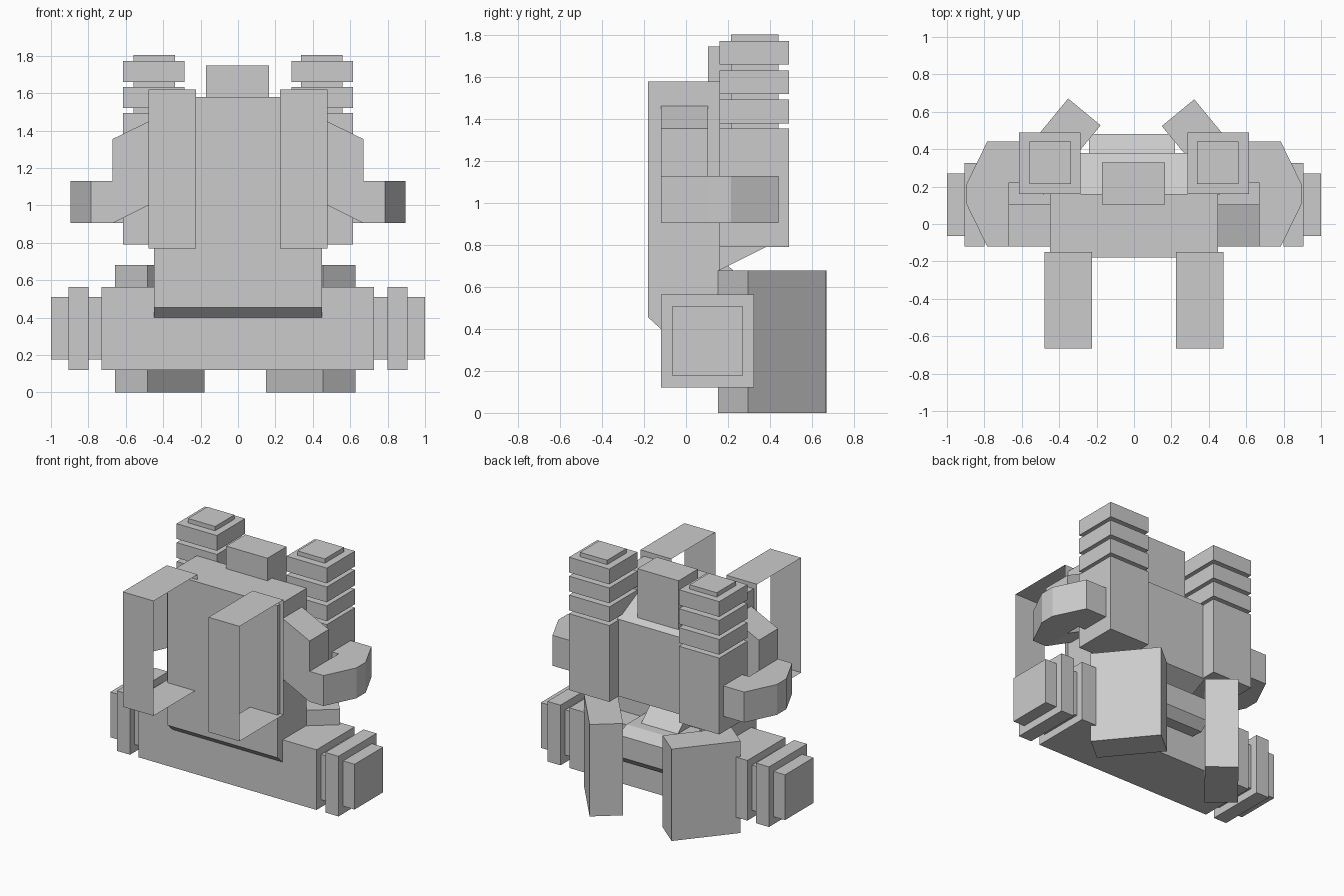
import bpy, bmesh, math
from mathutils import Matrix, Vector

if "Cube" in bpy.data.objects:
    bpy.data.objects.remove(bpy.data.objects["Cube"], do_unlink=True)

# Single grey paint
grey = bpy.data.materials.new("light_grey")
grey.use_nodes = True
colour = (0.6, 0.6, 0.6, 1)
grey.diffuse_color = colour
grey.node_tree.nodes["Principled BSDF"].inputs["Base Color"].default_value = colour


def finish(bm, name):
    bmesh.ops.recalc_face_normals(bm, faces=bm.faces)
    mesh = bpy.data.meshes.new(name)
    bm.to_mesh(mesh)
    bm.free()
    mesh.materials.append(grey)
    ob = bpy.data.objects.new(name, mesh)
    bpy.context.collection.objects.link(ob)
    return ob


def box(name, x, y, z):
    """Box from (min, max) ranges."""
    bm = bmesh.new()
    bmesh.ops.create_cube(bm, size=1)
    for v in bm.verts:
        v.co = Vector([r[0] if c < 0 else r[1] for c, r in zip(v.co, (x, y, z))])
    return finish(bm, name)


def prism(name, profile, axis, lo, hi, caps=True):
    """Extrude a 2D profile along an axis; without caps it is an open loop."""
    def place(p, d):
        co = list(p)
        co.insert(axis, d)
        return co
    bm = bmesh.new()
    a = [bm.verts.new(place(p, lo)) for p in profile]
    b = [bm.verts.new(place(p, hi)) for p in profile]
    n = len(profile)
    for i in range(n):
        j = (i + 1) % n
        bm.faces.new((a[i], a[j], b[j], b[i]))
    if caps:
        bm.faces.new(a)
        bm.faces.new(b)
    return finish(bm, name)


def mirror(ob):
    """Mirrored twin on the other side of the model."""
    mod = ob.modifiers.new("Mirror", "MIRROR")
    mod.use_axis[0] = True
    return ob


# Main pack with a chamfered lower front
prism("main_pack", [(-.18, .455), (-.18, 1.58), (.16, 1.58), (.16, .4), (-.12, .4)], 0, -.45, .45)
# Rear housing between the towers, sloped above and below
prism("rear_housing", [(.15, .675), (.38, .79), (.38, 1.36), (.15, 1.475)], 0, -.3, .3)
box("top_box", (-.17, .167), (.105, .33), (1.36, 1.747))

# Towers: body, core and three rings
mirror(box("tower_body", (.285, .615), (.16, .49), (.79, 1.355)))
mirror(box("tower_core", (.338, .56), (.215, .44), (1.3, 1.805)))
for i in range(3):
    z = 1.38 + i * .14
    mirror(box(f"tower_ring_{i + 1}", (.285, .615), (.16, .49), (z, z + .113)))

# Slanted shoulder brackets and the curved handles joining them to the towers
mirror(prism("shoulder_bracket", [(.44, 1.467), (.67, 1.355), (.67, .905), (.44, 1.02)], 1, -.12, .105))
mirror(prism("side_handle", [(.67, -.12), (.785, -.12), (.895, .105), (.895, .215), (.785, .44),
                             (.6, .44), (.6, .22), (.67, .22)], 2, .905, 1.13))

# Thin strap loops at the front
mirror(prism("shoulder_strap", [(-.665, .77), (-.665, 1.62), (-.15, 1.62), (-.15, .77)],
             0, .225, .478, caps=False))

# Belt with stepped ends
box("belt", (-.73, .727), (-.12, .325), (.12, .565))
mirror(box("belt_end_core", (.7, 1.0), (-.065, .27), (.175, .51)))
mirror(box("belt_end_ring", (.8, .907), (-.12, .325), (.12, .565)))

# Rear hip block and its sloped link to the pack
prism("hip_block", [(.1, .36), (.42, .34), (.48, .4), (.48, .56), (.38, .6), (.1, .6)], 0, -.24, .22)
prism("hip_link", [(.1, .5), (.1, .74), (.17, .73), (.32, .59), (.32, .5)], 0, -.15, .15)

# Two tall plates at the back, splayed apart
for name, x, y, angle in (("right_rear_plate", -.418, .414, 50.5),
                          ("left_rear_plate", .388, .41, 129.5)):
    bm = bmesh.new()
    bmesh.ops.create_cube(bm, size=1)
    bmesh.ops.scale(bm, vec=(.48, .225, .68), verts=bm.verts)
    bmesh.ops.rotate(bm, matrix=Matrix.Rotation(math.radians(angle), 3, "Z"), verts=bm.verts)
    bmesh.ops.translate(bm, vec=(x, y, .34), verts=bm.verts)
    finish(bm, name)
